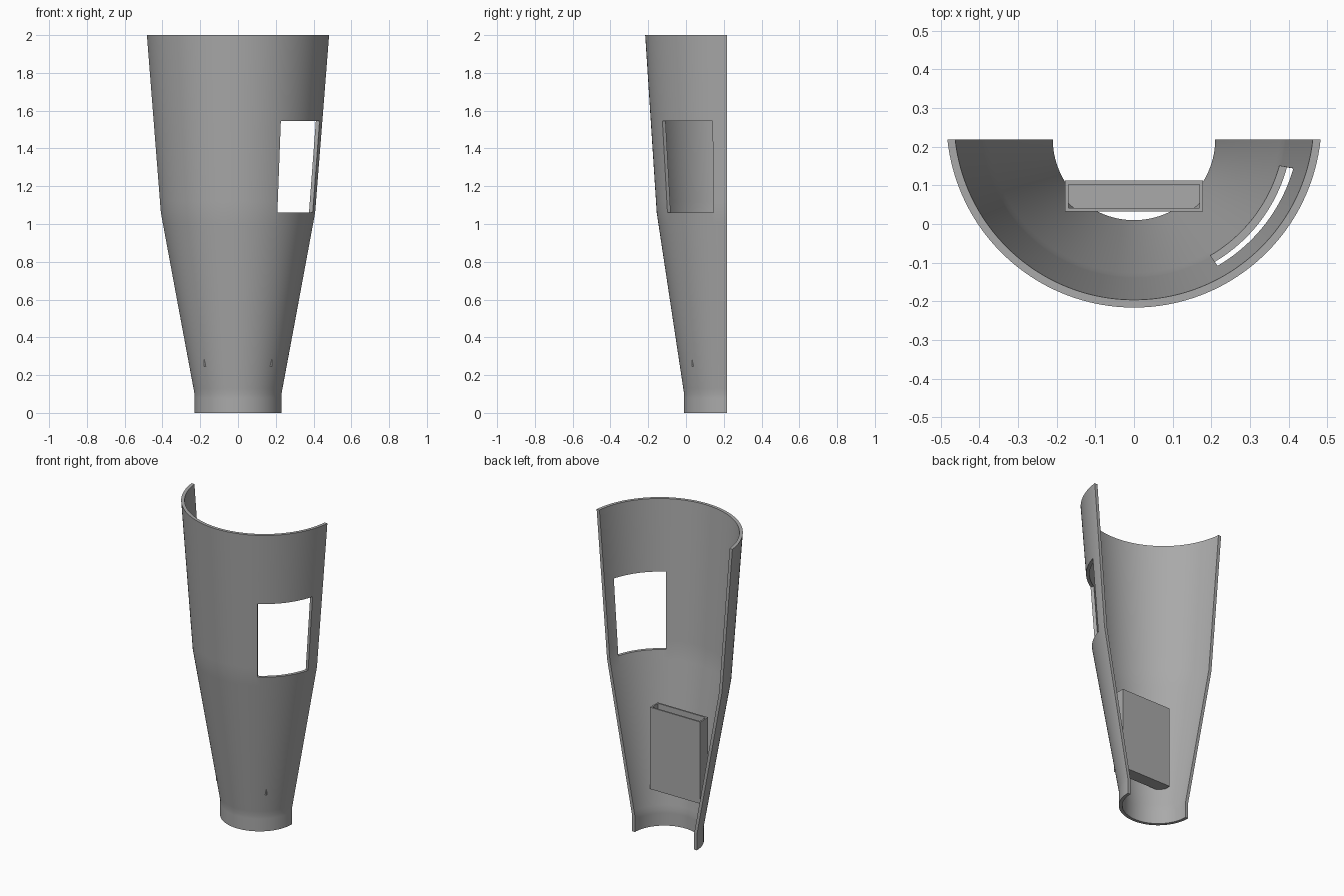
import bpy, bmesh, math

cube = bpy.data.objects.get("Cube")
if cube:
    bpy.data.objects.remove(cube)

# Single plain grey finish
grey = bpy.data.materials.new("plain_grey")
grey.use_nodes = True
colour = (0.4, 0.4, 0.4, 1)
grey.diffuse_color = colour
grey.node_tree.nodes["Principled BSDF"].inputs["Base Color"].default_value = colour

BACK = 0.218      # plane where the half shell is cut
WALL = 0.02
SEGMENTS = 100
# height, outer radius, y of the circle centre
PROFILE = [(0, 0.23, 0.22), (0.1, 0.23, 0.22), (1.06, 0.41, 0.255), (2, 0.485, 0.269)]


def section(z):
    """Radius and centre of the shell at a height."""
    for (z0, r0, c0), (z1, r1, c1) in zip(PROFILE, PROFILE[1:]):
        if z <= z1:
            f = (z - z0) / (z1 - z0)
            return r0 + f * (r1 - r0), c0 + f * (c1 - c0)


def finish(bm, name):
    bmesh.ops.recalc_face_normals(bm, faces=bm.faces)
    mesh = bpy.data.meshes.new(name)
    bm.to_mesh(mesh)
    bm.free()
    mesh.materials.append(grey)
    obj = bpy.data.objects.new(name, mesh)
    bpy.context.collection.objects.link(obj)
    return obj


# Tapered half shell, with a window left out of the grid
rows = [0, 0.08, 0.1, 0.13, 0.4, 0.7, 1.0, 1.06, 1.12, 1.3, 1.545, 1.8, 2]
bm = bmesh.new()


def ring(z, inset):
    radius, centre = section(z)
    radius -= inset
    start = math.asin((centre - BACK) / radius)
    verts = []
    for i in range(SEGMENTS + 1):
        a = start + (math.pi - 2 * start) * i / SEGMENTS
        verts.append(bm.verts.new((radius * math.cos(a), centre - radius * math.sin(a), z)))
    return verts


outer = [ring(z, 0) for z in rows]
inner = [ring(z, WALL) for z in rows]


def solid(j, i):
    if not (0 <= j < len(rows) - 1 and 0 <= i < SEGMENTS):
        return False
    return not (1.05 < rows[j] < 1.5 and 6 <= i < 32)


for j in range(len(rows) - 1):
    for i in range(SEGMENTS):
        if not solid(j, i):
            continue
        corners = [(j, i), (j, i + 1), (j + 1, i + 1), (j + 1, i)]
        for skin in (outer, inner):
            bm.faces.new([skin[a][b] for a, b in corners])
        # Close the wall wherever the neighbouring cell is open
        neighbours = [(j - 1, i), (j, i + 1), (j + 1, i), (j, i - 1)]
        for k, cell in enumerate(neighbours):
            if not solid(*cell):
                (a, b), (c, d) = corners[k], corners[(k + 1) % 4]
                bm.faces.new((outer[a][b], outer[c][d], inner[c][d], inner[a][b]))

shell = finish(bm, "half_shell")
bpy.ops.object.select_all(action="DESELECT")
shell.select_set(True)
bpy.context.view_layer.objects.active = shell
bpy.ops.object.shade_smooth_by_angle(angle=math.radians(30))

# Open-topped pocket on the inside of the shell
bm = bmesh.new()
bmesh.ops.create_cube(bm, size=1)
for v in bm.verts:
    v.co = (v.co.x * 0.358, 0.072 + v.co.y * 0.08, 0.507 + v.co.z * 0.525)
bm.normal_update()
top = [f for f in bm.faces if f.normal.z > 0.9]
bmesh.ops.inset_region(bm, faces=top, thickness=0.014)
floor = bmesh.ops.extrude_face_region(bm, geom=top)
bmesh.ops.delete(bm, geom=top, context="FACES_ONLY")
for v in floor["geom"]:
    if isinstance(v, bmesh.types.BMVert):
        v.co.z -= 0.5
finish(bm, "pocket")
